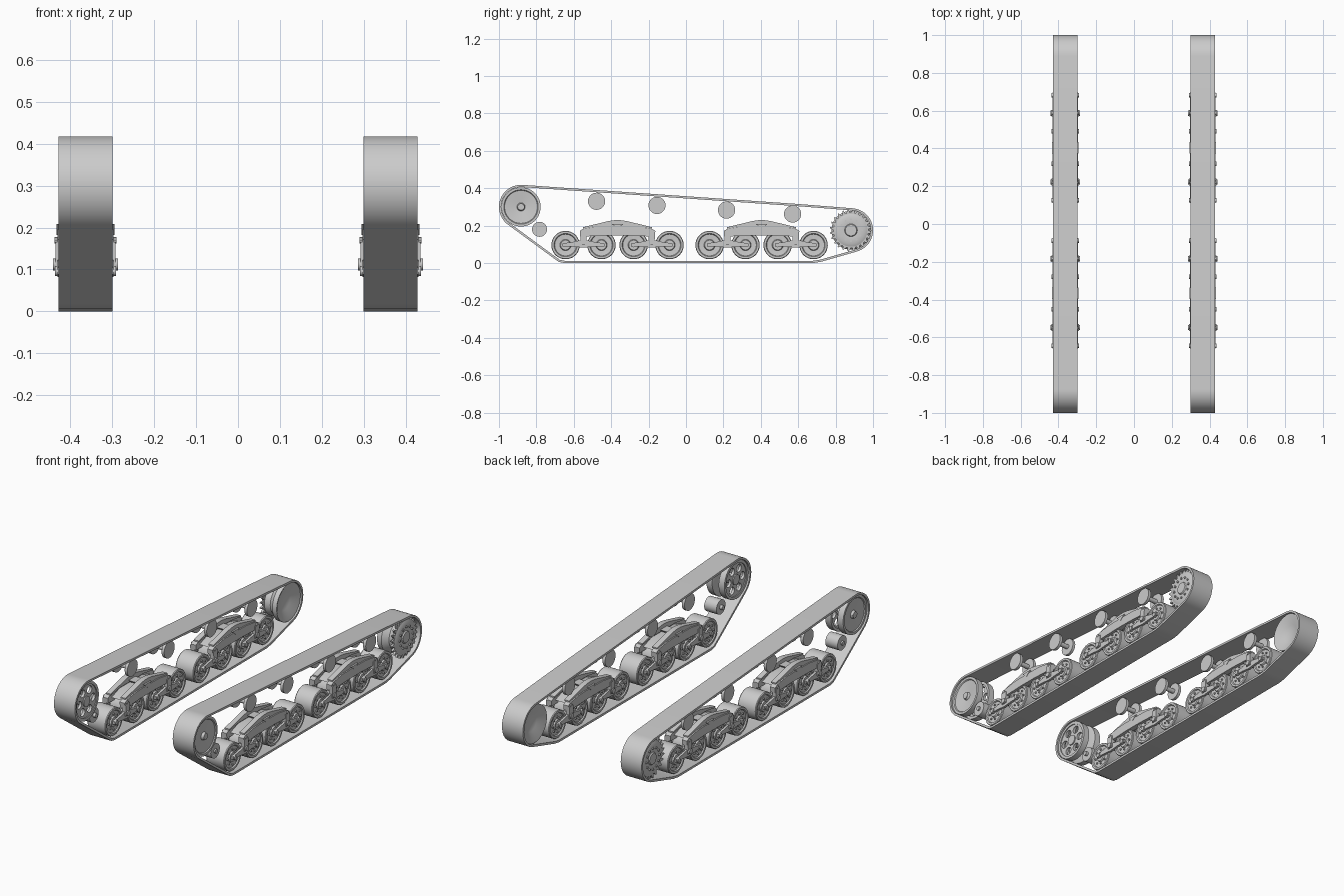
import bpy, bmesh, math
from mathutils import Matrix, Vector

cube = bpy.data.objects.get("Cube")
if cube:
    bpy.data.objects.remove(cube)

steel = bpy.data.materials.new("plain_grey_steel")
steel.use_nodes = True
GREY = (0.6, 0.6, 0.6, 1)
steel.diffuse_color = GREY
steel.node_tree.nodes["Principled BSDF"].inputs["Base Color"].default_value = GREY

MID = 0.364          # centre of one track across x
HALF = 0.064         # half the belt width
IDLER, SPROCKET = (-0.882, 0.30), (0.882, 0.175)
WHEEL_Z = 0.096


def arc(centre, r, start, end, n):
    """Points on an arc in the y-z plane, angles in degrees."""
    angles = [math.radians(start + (end - start) * i / n) for i in range(n + 1)]
    return [(centre[0] + r * math.cos(t), centre[1] + r * math.sin(t)) for t in angles]


def circle(centre, r, n=24):
    return arc(centre, r, 0, 360, n)[:-1]


def inset(loop, d):
    """Move a counter-clockwise loop inward by d."""
    out = []
    for i, p in enumerate(loop):
        p = Vector(p)
        a = (p - Vector(loop[i - 1])).normalized()
        b = (Vector(loop[(i + 1) % len(loop)]) - p).normalized()
        normal = Vector((-a.y - b.y, a.x + b.x)).normalized()
        out.append(tuple(p + normal * d / max(0.5, normal.dot(Vector((-a.y, a.x))))))
    return out


def plate(bm, loops, a0, a1):
    """Flat shape in the y-z plane, holes allowed, thick from a0 to a1 across the track."""
    curve = bpy.data.curves.new("outline", "CURVE")
    curve.dimensions = "2D"
    curve.fill_mode = "BOTH"
    curve.extrude = abs(a1 - a0) / 2
    for loop in loops:
        spline = curve.splines.new("POLY")
        spline.points.add(len(loop) - 1)
        for point, (y, z) in zip(spline.points, loop):
            point.co = (y, z, 0, 1)
        spline.use_cyclic_u = True
    helper = bpy.data.objects.new("outline", curve)
    mesh = bpy.data.meshes.new_from_object(helper)
    x = MID + (a0 + a1) / 2
    mesh.transform(Matrix(((0, 0, 1, x), (1, 0, 0, 0), (0, 1, 0, 0), (0, 0, 0, 1))))
    bm.from_mesh(mesh)
    bpy.data.objects.remove(helper)
    bpy.data.curves.remove(curve)
    bpy.data.meshes.remove(mesh)


def lathe(bm, centre, profile, n=32):
    """Turn (radius, offset across track) points around an axle along x."""
    rings = []
    for r, a in profile:
        ring = [(0, 0)] if r == 0 else circle((0, 0), r, n)
        rings.append([bm.verts.new((MID + a, centre[0] + y, centre[1] + z)) for y, z in ring])
    for lo, hi in zip(rings, rings[1:]):
        for i in range(n):
            j = (i + 1) % n
            quad = [lo[i % len(lo)], lo[j % len(lo)], hi[j % len(hi)], hi[i % len(hi)]]
            bm.faces.new(list(dict.fromkeys(quad)))


def drum(bm, centre, r, a0, a1, n=24):
    lathe(bm, centre, [(0, a0), (r, a0), (r, a1), (0, a1)], n)


def bolts(bm, centre, ring, count, r, a0, a1):
    for spot in circle(centre, ring, count):
        drum(bm, spot, r, a0, a1, 6)


def finish(name, bm):
    """Make the object, mirrored to the other track."""
    bmesh.ops.remove_doubles(bm, verts=bm.verts, dist=0.00005)
    bmesh.ops.recalc_face_normals(bm, faces=bm.faces)
    mesh = bpy.data.meshes.new(name)
    bm.to_mesh(mesh)
    bm.free()
    mesh.materials.append(steel)
    obj = bpy.data.objects.new(name, mesh)
    bpy.context.collection.objects.link(obj)
    bpy.ops.object.select_all(action="DESELECT")
    obj.select_set(True)
    bpy.context.view_layer.objects.active = obj
    bpy.ops.object.shade_smooth_by_angle(angle=math.radians(35))
    obj.modifiers.new("other_track", "MIRROR").use_mirror_merge = False


# Belt
bm = bmesh.new()
path = arc(IDLER, 0.118, 86, 235, 24) + [(-0.70, 0.02), (-0.68, 0.006), (-0.65, 0), (0.68, 0), (0.72, 0.006)]
path += arc(SPROCKET, 0.118, -76, 86, 24) + [(0.607, 0.315)]
plate(bm, [path, inset(path, 0.012)], -HALF, HALF)
finish("track_belt", bm)

# Front idler: solid dished outer disc, inner disc with round holes
bm = bmesh.new()
lathe(bm, IDLER, [(0, 0.05), (0.018, 0.05), (0.022, 0.042), (0.088, 0.05), (0.092, 0.055),
                  (0.105, 0.055), (0.105, 0.02), (0.09, 0.015), (0, 0.015)], 40)
holes = [circle(spot, 0.021, 16) for spot in circle(IDLER, 0.06, 6)]
plate(bm, [circle(IDLER, 0.105, 40)] + holes, -0.05, -0.035)
plate(bm, [circle(IDLER, 0.105, 40), circle(IDLER, 0.09, 40)], -0.055, -0.02)
drum(bm, IDLER, 0.028, -0.056, 0.03)
drum(bm, IDLER, 0.018, 0.04, 0.056)
finish("front_idler", bm)

# Rear sprocket: toothed outer ring, smooth dished inner drum
bm = bmesh.new()
teeth = []
for i in range(24):
    for step, r in ((0, 0.094), (4, 0.094), (6, 0.113), (9, 0.113)):
        teeth += arc(SPROCKET, r, i * 15 + step, 0, 1)[:1]
plate(bm, [teeth], 0.03, 0.042)
lathe(bm, SPROCKET, [(0, 0.052), (0.03, 0.052), (0.034, 0.046), (0.07, 0.05), (0.088, 0.042),
                     (0.088, 0.02), (0.08, 0), (0.104, -0.03), (0.104, -0.056), (0.098, -0.056),
                     (0.05, -0.03), (0, -0.026)], 40)
bolts(bm, SPROCKET, 0.058, 12, 0.006, 0.045, 0.055)
finish("rear_sprocket", bm)

# Small tension roller behind the idler
bm = bmesh.new()
small = (-0.783, 0.18)
drum(bm, small, 0.04, -0.03, 0.045, 28)
drum(bm, small, 0.012, -0.045, 0.053, 16)
finish("tension_roller", bm)

# Return rollers: two discs on a spindle
bm = bmesh.new()
for spot in ((-0.478, 0.33), (-0.155, 0.308), (0.217, 0.283), (0.57, 0.262)):
    drum(bm, spot, 0.046, 0.036, 0.052, 28)
    drum(bm, spot, 0.046, -0.052, -0.036, 28)
    drum(bm, spot, 0.013, -0.04, 0.04, 16)
finish("return_rollers", bm)

# Bogies: four road wheels, two swing arms and a sprung beam each
wheels, arms, beams = bmesh.new(), bmesh.new(), bmesh.new()
rim = [(0.026, 0.056), (0.03, 0.048), (0.058, 0.05), (0.062, 0.056), (0.073, 0.056), (0.076, 0.052)]
hub = [(0, 0.056)] + rim
wheel_profile = hub + [(r, -a) for r, a in reversed(hub)]
for centre in (-0.366, 0.404):
    for side in (-1, 1):
        pivot = (centre + side * 0.182, 0.112)
        ends = [(pivot[0] + d, WHEEL_Z) for d in (-0.096, 0.096)]
        for end in ends:
            lathe(wheels, end, wheel_profile, 36)
        drum(arms, pivot, 0.014, -0.078, 0.078, 16)
        for face in (-1, 1):
            for end in ends:
                bolts(wheels, end, 0.042, 8, 0.005, face * 0.046, face * 0.056)
                drum(arms, end, 0.012, face * 0.05, face * 0.073, 12)
            # Swing arm, thick at the pivot and thin at the axles
            (y0, z0), (y1, z1) = ends
            y, z = pivot
            arm = [(y0 - 0.015, z0 - 0.008), (y0 + 0.04, z0 - 0.008), (y, z - 0.03),
                   (y1 - 0.04, z1 - 0.008), (y1 + 0.015, z1 - 0.008), (y1 + 0.015, z1 + 0.009),
                   (y1 - 0.04, z1 + 0.017), (y, z + 0.014), (y0 + 0.04, z0 + 0.017),
                   (y0 - 0.015, z0 + 0.009)]
            plate(arms, [arm], face * 0.054, face * 0.067)
            # Lug hanging from the beam end
            lug = [(y - 0.016, 0.098), (y + 0.016, 0.098), (y + 0.018, 0.165), (y - 0.018, 0.165)]
            plate(beams, [lug], face * 0.05, face * 0.072)
            drum(beams, (pivot[0], 0.17), 0.008, face * 0.06, face * 0.074, 8)

    half_beam = [(0.06, 0.147), (0.15, 0.143), (0.2, 0.143), (0.202, 0.172), (0.18, 0.184), (0.1, 0.196), (0.04, 0.197)]
    half_leaf = [(0.1, 0.196), (0.185, 0.184), (0.185, 0.191), (0.12, 0.207), (0.05, 0.224), (0.015, 0.229)]
    for half, a0, a1 in ((half_beam, 0.036, 0.067), (half_leaf, 0.03, 0.06)):
        shape = [(centre + y, z) for y, z in half]
        shape += [(centre - y, z) for y, z in reversed(half)]
        for face in (-1, 1):
            plate(beams, [shape], face * a0, face * a1)
    # Centre saddle, spring and cross block between the two beams
    saddle = [(centre - 0.03, 0.208), (centre, 0.182), (centre + 0.03, 0.208)]
    plate(beams, [saddle], -0.069, 0.069)
    core = [(centre - 0.17, 0.165), (centre + 0.17, 0.165), (centre + 0.1, 0.19), (centre - 0.1, 0.19)]
    plate(beams, [core], -0.038, 0.038)
finish("road_wheels", wheels)
finish("swing_arms", arms)
finish("bogie_beams", beams)
